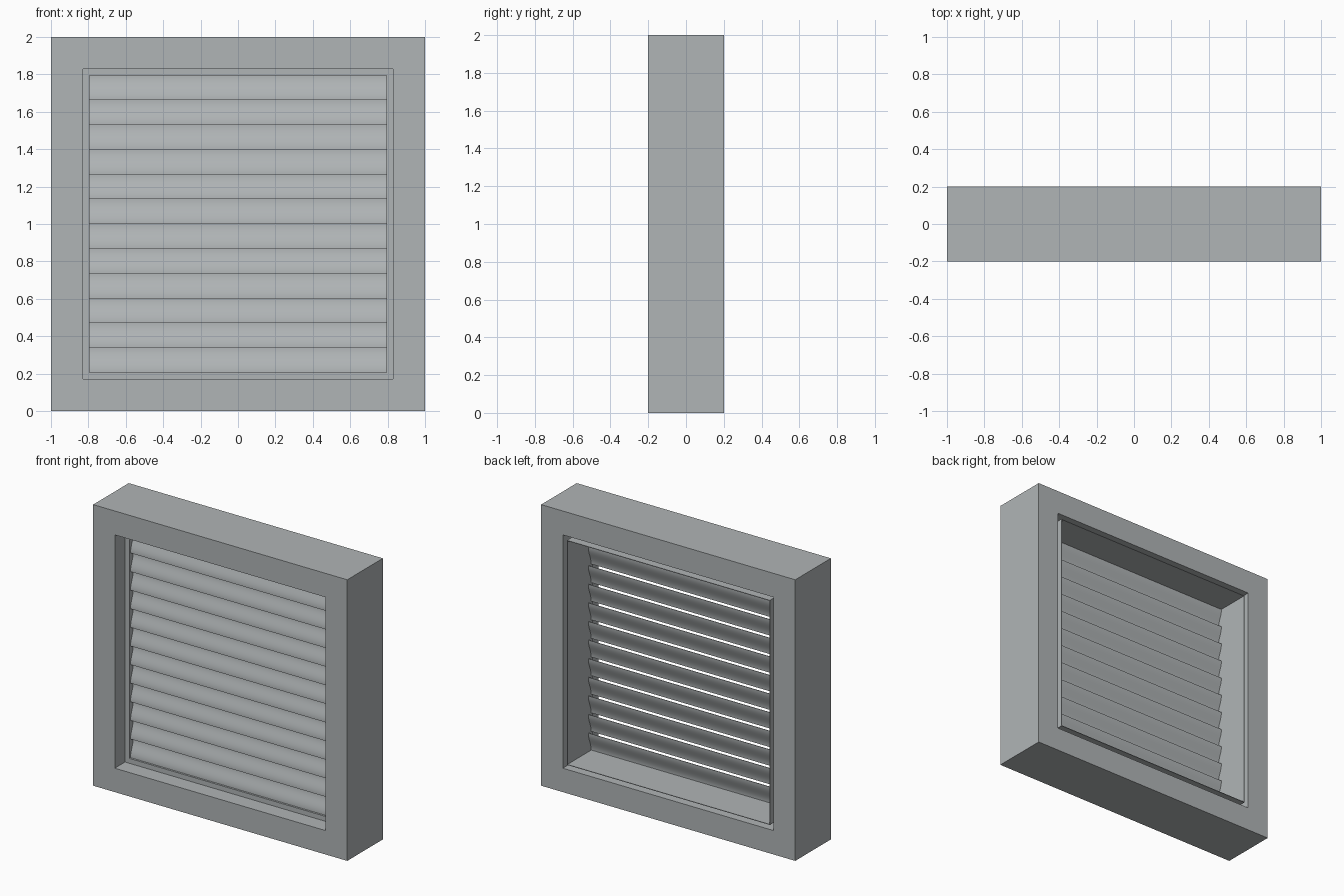
import bpy, bmesh, math

if "Cube" in bpy.data.objects:
    bpy.data.objects.remove(bpy.data.objects["Cube"])

CZ = 1.0      # centre height of the square window

# Cool mid-grey paint
paint = bpy.data.materials.new("grey_paint")
paint.diffuse_color = (0.435, 0.46, 0.468, 1)
paint.use_nodes = True
paint.node_tree.nodes["Principled BSDF"].inputs["Base Color"].default_value = paint.diffuse_color


def finish(name, bm, smooth=False):
    bmesh.ops.recalc_face_normals(bm, faces=bm.faces[:])
    mesh = bpy.data.meshes.new(name)
    bm.to_mesh(mesh)
    bm.free()
    mesh.materials.append(paint)
    ob = bpy.data.objects.new(name, mesh)
    bpy.context.collection.objects.link(ob)
    if smooth:
        bpy.ops.object.select_all(action='DESELECT')
        ob.select_set(True)
        bpy.context.view_layer.objects.active = ob
        bpy.ops.object.shade_smooth_by_angle(angle=math.radians(35))
    return ob


def square_ring(name, section):
    """Sweep a closed (half width, y) section around a square."""
    bm = bmesh.new()
    loops = [[bm.verts.new((sx * h, y, CZ + sz * h))
              for sx, sz in ((-1, -1), (1, -1), (1, 1), (-1, 1))]
             for h, y in section]
    for a, b in zip(loops, loops[1:] + loops[:1]):
        for i in range(4):
            j = (i + 1) % 4
            bm.faces.new((a[i], a[j], b[j], b[i]))
    return finish(name, bm)


def slat(name, z0, height, half):
    """Thin S-curved blade, top edge set back, bottom edge forward."""
    steps, y_front, y_back, thick = 12, -0.073, -0.041, 0.004
    front, back = [], []
    for i in range(steps + 1):
        t = i / steps
        s = (1 - math.cos(math.pi * t)) / 2
        y = y_front + (y_back - y_front) * s
        front.append((y, z0 + height * t))
        back.append((y + thick, z0 + height * t))
    profile = front + back[::-1]
    bm = bmesh.new()
    left = [bm.verts.new((-half, y, z)) for y, z in profile]
    right = [bm.verts.new((half, y, z)) for y, z in profile]
    n = len(profile)
    for i in range(n):
        j = (i + 1) % n
        bm.faces.new((left[i], left[j], right[j], right[i]))
    # end caps as strips
    for side in (left, right):
        for i in range(steps):
            bm.faces.new((side[i], side[i + 1], side[n - 2 - i], side[n - 1 - i]))
    return finish(name, bm, smooth=True)


# Outer frame
square_ring("outer_frame", [(1, -0.2), (0.83, -0.2), (0.83, 0.2), (1, 0.2)])

# Inner liner: front lip plus a thin sleeve running to the back
square_ring("inner_liner", [(0.83, -0.085), (0.795, -0.085), (0.795, 0.198),
                            (0.799, 0.198), (0.799, -0.08), (0.83, -0.08)])

# Louvre slats
COUNT = 12
PITCH = 1.588 / COUNT
for k in range(COUNT):
    slat(f"slat_{k + 1}", 0.206 + k * PITCH, PITCH, 0.795)
